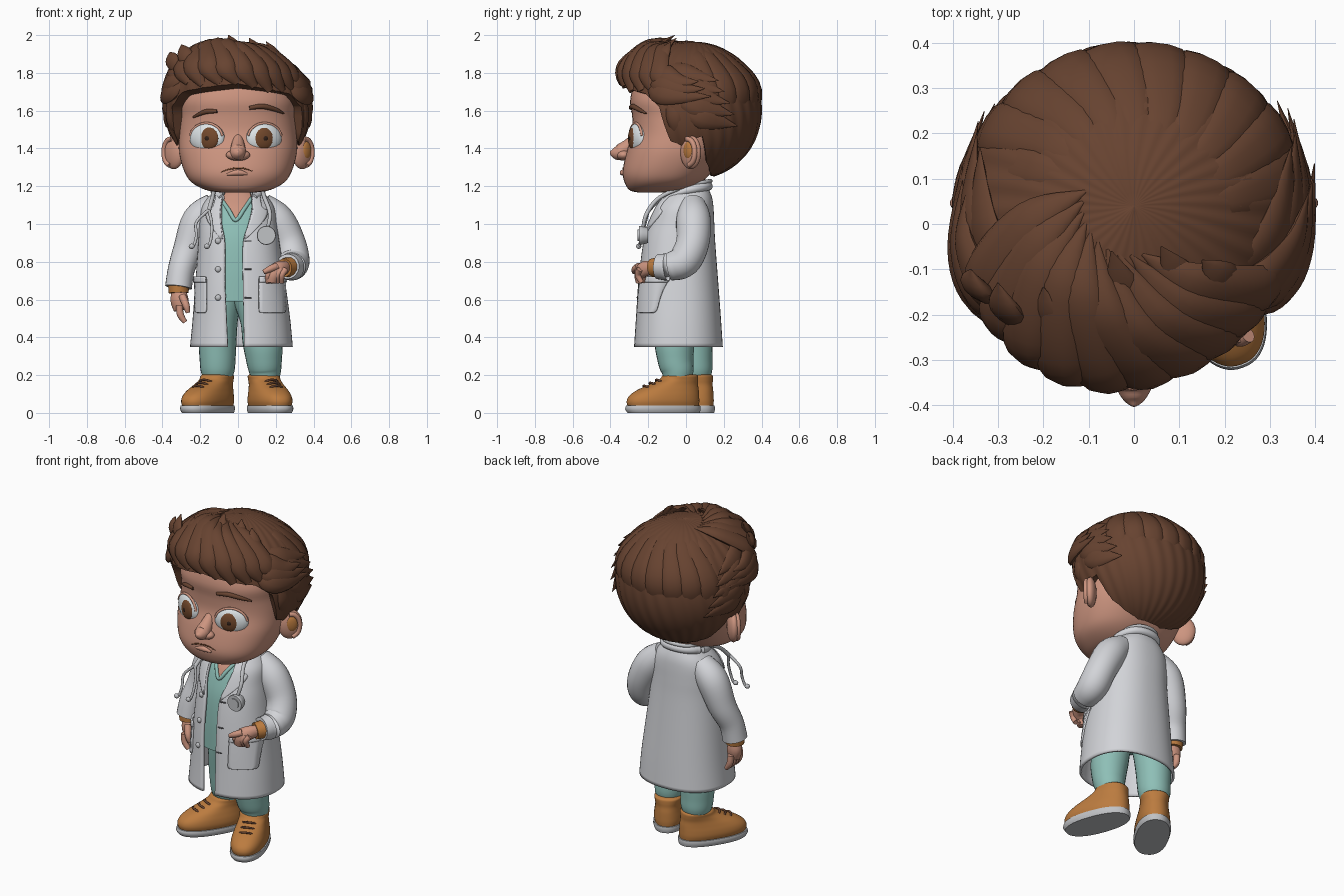
import bpy, bmesh, math, random
from math import sin, cos, radians, pi
from mathutils import Vector, Matrix
from mathutils.bvhtree import BVHTree

random.seed(4)
if "Cube" in bpy.data.objects:
    bpy.data.objects.remove(bpy.data.objects["Cube"])


def material(name, *rgb):
    m = bpy.data.materials.new(name)
    m.use_nodes = True
    m.diffuse_color = (*rgb, 1)
    m.node_tree.nodes["Principled BSDF"].inputs["Base Color"].default_value = (*rgb, 1)
    return m


SKIN = material("warm_skin", .61, .3, .215)
HAIR = material("brown_hair", .135, .056, .03)
COAT = material("coat_white", .65, .66, .69)
TEAL = material("scrub_teal", .27, .52, .47)
TAN = material("tan_leather", .5, .2, .05)
SOLE = material("light_grey", .53, .54, .56)
DARK = material("dark_grey", .11, .11, .12)
WHITE = material("eye_white", .75, .8, .82)
IRIS = material("iris_brown", .17, .065, .025)
BLACK = material("dark_brown", .03, .015, .01)


def make(name, verts, faces, mat, fix=True):
    me = bpy.data.meshes.new(name)
    me.from_pydata([tuple(v) for v in verts], [], faces)
    if fix:
        bm = bmesh.new()
        bm.from_mesh(me)
        bmesh.ops.recalc_face_normals(bm, faces=bm.faces)
        bm.to_mesh(me)
        bm.free()
    me.materials.append(mat)
    me.polygons.foreach_set("use_smooth", [True] * len(me.polygons))
    me.set_sharp_from_angle(angle=radians(50))
    ob = bpy.data.objects.new(name, me)
    bpy.context.scene.collection.objects.link(ob)
    return ob


def spline(rows, n):
    """Smooth curve through tuples of any length."""
    out = []
    for i in range(len(rows) - 1):
        a, b, c, d = (rows[max(0, min(len(rows) - 1, i + k))] for k in (-1, 0, 1, 2))
        for s in range(n):
            t = s / n
            out.append([q + .5 * t * (r - p + t * (2 * p - 5 * q + 4 * r - w + t * (3 * (q - r) + w - p)))
                        for p, q, r, w in zip(a, b, c, d)])
    return out + [list(rows[-1])]


def bands(rows, cols, closed=True):
    return [(i * cols + j, i * cols + (j + 1) % cols, (i + 1) * cols + (j + 1) % cols, (i + 1) * cols + j)
            for i in range(rows - 1) for j in range(cols if closed else cols - 1)]


def tube(name, pts, mat, flat=1, centre=None, sides=12, n=5):
    """Round or flattened tube through (x, y, z, radius) points."""
    path = spline(pts, n)
    verts = []
    for i, p in enumerate(path):
        p0, p1 = path[max(0, i - 1)], path[min(len(path) - 1, i + 1)]
        t = (Vector(p1[:3]) - Vector(p0[:3])).normalized()
        ref = Vector(p[:3]) - centre if centre else Vector((.31, 1, .17))
        side = t.cross(ref).normalized()
        up = side.cross(t)
        for k in range(sides):
            a = 2 * pi * k / sides
            verts.append(Vector(p[:3]) + max(p[3], .001) * (side * cos(a) + up * sin(a) * flat))
    faces = bands(len(path), sides)
    faces += [tuple(range(sides)), tuple(range(len(verts) - sides, len(verts)))]
    return make(name, verts, faces, mat)


def loft(name, rings, mat, e=2.3, cols=64, n=5, gap=False, place=Matrix()):
    """Stacked rounded sections (z, centre x, half width, front y, back y, right gap, left gap)."""
    rows = spline(rings, n)
    verts = []
    for z, cx, rx, yf, yb, *g in rows:
        a0, a1 = (math.asin((abs(v) / rx) ** (e / 2)) for v in g) if gap else (0, 0)
        for j in range(cols):
            a = a1 + (2 * pi - a0 - a1) * j / (cols - 1 if gap else cols)
            x, y = (math.copysign(abs(v) ** (2 / e), v) for v in (sin(a), -cos(a)))
            verts.append(place @ Vector((cx + rx * x, (yf + yb) / 2 + (yb - yf) / 2 * y, z)))
    faces = bands(len(rows), cols, not gap)
    if not gap:
        faces += [tuple(reversed(range(cols))), tuple(range(len(verts) - cols, len(verts)))]
    return make(name, verts, faces, mat, not gap)


def ball(name, loc, scale, mat, place=Matrix()):
    bm = bmesh.new()
    bmesh.ops.create_uvsphere(bm, u_segments=24, v_segments=16, radius=1)
    verts = [place @ (Vector(loc) + Vector(a * b for a, b in zip(v.co, scale))) for v in bm.verts]
    faces = [[v.index for v in f.verts] for f in bm.faces]
    bm.free()
    return make(name, verts, faces, mat)


def surface(ob):
    return BVHTree.FromPolygons([v.co for v in ob.data.vertices], [p.vertices for p in ob.data.polygons])


def on(tree, x, z, off=0):
    """Point on the front of a surface."""
    hit, normal = tree.ray_cast(Vector((x, -1, z)), Vector((0, 1, 0)))[:2]
    if hit is None or hit.y > 0:
        hit, normal = tree.find_nearest(Vector((x, -.2, z)))[:2]
    return hit + normal * off


def patch(name, tree, rows, mat, off=.007, cols=8):
    """Thin plate following a surface, rows of (z, x0, x1)."""
    rows = spline(rows, 3)
    verts = [on(tree, a + (b - a) * j / (cols - 1), z, off) for z, a, b in rows for j in range(cols)]
    ob = make(name, verts, bands(len(rows), cols, False), mat, False)
    ob.modifiers.new("thickness", "SOLIDIFY").thickness = .012
    return ob


def traced(name, tree, pts, mat, off=0, flat=1):
    return tube(name, [(*on(tree, x, z, off), r) for x, z, r in pts], mat, flat)


# Head and face
head = loft("head", [(1.168, 0, .1, -.26, -.1), (1.18, 0, .17, -.3, 0), (1.22, 0, .245, -.325, .08),
                     (1.28, 0, .285, -.335, .14), (1.38, 0, .312, -.315, .2), (1.48, 0, .312, -.285, .22),
                     (1.57, 0, .305, -.285, .22), (1.66, 0, .3, -.295, .2), (1.76, 0, .25, -.26, .2),
                     (1.85, 0, .15, -.15, .1)], SKIN)
face = surface(head)
tube("neck", [(0, .03, 1.02, .08), (0, .02, 1.12, .08), (0, .02, 1.24, .085)], SKIN)
tube("nose", [(0, -.26, 1.47, .02), (0, -.305, 1.415, .036), (0, -.35, 1.38, .042),
              (0, -.385, 1.378, .026), (0, -.402, 1.383, .004)], SKIN, sides=20)
ball("nose_base", (0, -.33, 1.365), (.064, .04, .03), SKIN)
traced("mouth", face, [(-.09, 1.275, .002), (-.045, 1.29, .004), (0, 1.296, .004), (.04, 1.292, .004),
                       (.075, 1.28, .002)], IRIS, flat=.6)
traced("lower_lip", face, [(-.06, 1.262, .005), (0, 1.272, .016), (.05, 1.264, .005)], SKIN)
traced("right_brow", face, [(-.235, 1.565, .005), (-.17, 1.595, .013), (-.11, 1.597, .009)], HAIR, .004)
traced("left_brow", face, [(.06, 1.615, .01), (.13, 1.623, .014), (.2, 1.605, .011), (.24, 1.585, .004)], HAIR, .004)

for side, x, turn in (("right", -.17, -24), ("left", .143, 20)):
    s = 1 if x > 0 else -1
    place = Matrix.Translation(on(face, x, 1.455, -.007)) @ Matrix.Rotation(radians(turn), 4, "Z")
    ball(side + "_eye", (0, .012, 0), (.1, .043, .084), WHITE, place)
    look = .017 if x < 0 else -.006
    ball(side + "_iris", (look, -.012, 0), (.06, .022, .06), IRIS, place)
    ball(side + "_pupil", (look, -.021, 0), (.02, .016, .02), BLACK, place)
    arc = [(.095 * cos(a), -.001, .08 * sin(a)) for a in (radians(d) for d in range(10, 171, 20))]
    tube(side + "_eyelid", [(*(place @ Vector(p)), .007) for p in arc], SKIN)
    ear = Matrix.Translation((s * .34, .025, 1.38)) @ Matrix.Rotation(radians(-45 * s), 4, "Z")
    ball(side + "_ear", (0, 0, 0), (.034, .07, .09), SKIN, ear)
    tube(side + "_ear_rim", [(*(ear @ Vector((s * .022, .052 * cos(a), .07 * sin(a)))), .014)
                             for a in (radians(d) for d in range(-80, 130, 30))], SKIN)
ball("left_ear_hollow", (.026, .006, .01), (.013, .032, .046), TAN, ear)

# Hair cap with a swept front
CROWN = Vector((0, .04, 1.6))
HAIRLINE = [(0, 70), (45, 76), (60, 87), (68, 116), (82, 122), (90, 114), (98, 112), (106, 138), (120, 152),
            (140, 161), (181, 163)]


def hairline(az):
    az = abs((az + 180) % 360 - 180)
    for (a, p), (b, q) in zip(HAIRLINE, HAIRLINE[1:]):
        if az <= b:
            return p + (q - p) * (az - a) / (b - a)


def scalp(az, pol, m=1.0):
    d = (az + 22 + 180) % 360 - 180
    m *= 1 + .22 * math.exp(-((pol - 56) / 32) ** 2 - (d / 50) ** 2)
    a, p = radians(az), radians(pol)
    return CROWN + m * Vector((.383 * sin(p) * sin(a), -.36 * sin(p) * cos(a), .365 * cos(p)))


COLS, ROWS = 180, 44
verts = []
for i in range(ROWS + 1):
    for j in range(COLS):
        az = -180 + 360 * j / COLS
        pol = hairline(az) * min(1, (i + .2) / (ROWS - 1))
        groove = .007 * sin(radians(az) * 30 + 4 * sin(pol / 30)) * sin(radians(pol))
        verts.append(scalp(az, pol, 1 + groove if i < ROWS else .8))
make("hair_cap", verts, bands(ROWS + 1, COLS) + [tuple(range(COLS))], HAIR)


def lock(name, steps, radii, flat=.45):
    tube(name, [(*scalp(*s), r) for s, r in zip(steps, radii)], HAIR, flat, CROWN, 10, 6)


# Hair locks: quiff rolled up from the forehead, side flicks, back strands
for i in range(10):
    az, j = -66 + i * 13, random.uniform(-3, 3)
    lock("quiff_lock", [(az + 14, 72 + j, .99), (az + 4, 58, 1.03), (az - 14, 36 + j, 1.03), (az - 42, 17, 1)],
         (.02, .06, .052, .003), .5)
for s in (-1, 1):
    for i in range(5):
        lock("side_flick", [(s * (48 + 7 * i), 44 + 11 * i, .96), (s * (78 + 5 * i), 56 + 10 * i, .985),
                            (s * (112 + 4 * i), 66 + 9 * i, 1.07 if s > 0 else 1.04)], (.008, .06, .002), .35)
    lock("sideburn", [(s * 68, 72, .95), (s * 73, 98, .97), (s * 77, 125, .94)], (.03, .045, .004))
    for i in range(3):
        lock("temple_curl", [(s * 42, 44 + 9 * i, .93), (s * 58, 58 + 8 * i, 1.01), (s * 76, 66 + 6 * i, 1.03),
                             (s * (94 + 5 * i), 67 + 6 * i, 1.09 if s > 0 else 1.03)], (.01, .06, .045, .002))
for az in range(104, 260, 17):
    lock("back_strand", [(az - 20, 8, .98), (az - 8, 40, .975), (az, 80, .975), (az + 4, hairline(az + 4) - 5, .97)],
         (.004, .045, .06, .012), .3)
# Spiky tufts along the top: start direction on the scalp and the tip
for az, tip in ((-62, (-.36, -.1, 1.91)), (-46, (-.3, -.13, 1.95)), (-30, (-.2, -.14, 1.965)),
                (-5, (-.05, -.06, 2)), (18, (.06, -.05, 1.985)), (35, (.15, -.08, 1.965))):
    tip = Vector(tip)
    root = scalp(az + 12, 66, .9)
    bend = root.lerp(tip, .6) + (root.lerp(tip, .6) - CROWN) * .06
    tube("tuft", [(*root, .01), (*bend, .045), (*tip, .002)], HAIR, .5, CROWN)

# Scrub top with a V neck
scrub = loft("scrub_top", [(.59, 0, .19, -.215, .12), (.75, 0, .185, -.213, .12), (.9, 0, .18, -.2, .12),
                           (1, 0, .17, -.175, .12), (1.08, 0, .16, -.14, .12), (1.14, 0, .12, -.09, .11),
                           (1.17, 0, .09, -.06, .1)], TEAL, cols=120, n=8)
scrub.data.materials.append(SKIN)
for p in scrub.data.polygons:
    if p.center.y < 0 and p.center.z > 1.02 + abs(p.center.x + .012) * 1.45:
        p.material_index = 1
traced("neck_trim", surface(scrub), [(-.095, 1.14, .011), (-.05, 1.075, .011), (-.012, 1.02, .011),
                                    (.03, 1.075, .011), (.075, 1.14, .011)], TEAL)

# Coat body, open at the front
coat = loft("coat_body", [(.35, .018, .272, -.275, .195, .073, .014), (.5, .018, .258, -.265, .185, .08, .012),
                          (.7, .012, .237, -.252, .17, .083, .014), (.9, .005, .215, -.227, .155, .076, .022),
                          (1, 0, .205, -.2, .15, .088, .055), (1.08, 0, .195, -.168, .146, .09, .075),
                          (1.13, 0, .168, -.135, .14, .085, .075), (1.17, 0, .13, -.1, .127, .075, .07),
                          (1.2, 0, .1, -.07, .11, .06, .06)], COAT, gap=True)
shell = coat.modifiers.new("thickness", "SOLIDIFY")
shell.thickness, shell.offset = .014, -1
cloth = surface(coat)
tube("collar", [(-.085, -.115, 1.14, .016), (-.125, .0, 1.175, .022), (-.085, .09, 1.195, .024), (0, .118, 1.2, .024),
                (.085, .09, 1.195, .024), (.125, .0, 1.175, .022), (.085, -.115, 1.14, .016)], COAT)
patch("right_lapel", cloth, [(.92, -.09, -.08), (1.01, -.155, -.092), (1.065, -.165, -.093), (1.09, -.13, -.092),
                             (1.17, -.11, -.078)], COAT)
patch("left_lapel", cloth, [(.92, .032, .042), (1.01, .06, .13), (1.065, .076, .155), (1.09, .077, .125),
                            (1.17, .075, .11)], COAT)
for side, x0, x1 in (("right", -.222, -.165), ("left", .11, .245)):
    patch(side + "_pocket", cloth, [(.53, x0 + .008, x1 - .008), (.545, x0, x1), (.62, x0, x1), (.71, x0, x1)], COAT, .01)
    patch(side + "_pocket_hem", cloth, [(.69, x0, x1), (.72, x0, x1)], COAT, .016)
for z in (.91, .76, .61):
    ball("button", on(cloth, -.105, z), (.016, .012, .016), SOLE)
    traced("buttonhole", cloth, [(.035, z, .004), (.07, z, .004)], DARK)

# Sleeves, wrist bands, hands
tube("right_sleeve", [(-.12, .03, 1.1, .07), (-.205, .035, 1.02, .09), (-.262, .02, .87, .08),
                      (-.3, -.015, .76, .071), (-.315, -.03, .665, .071)], COAT, sides=24)
tube("left_sleeve", [(.12, .035, 1.1, .07), (.205, .04, 1.02, .092), (.27, .035, .9, .088), (.292, -.01, .805, .087),
                     (.285, -.085, .775, .075), (.262, -.15, .775, .066)], COAT, sides=24)
tube("right_wrist_band", [(-.315, -.03, .68, .057), (-.314, -.033, .635, .054)], TAN)
tube("left_wrist_band", [(.27, -.14, .772, .054), (.244, -.18, .768, .049)], TAN)
tube("right_palm", [(-.314, -.03, .66, .035), (-.31, -.035, .6, .05), (-.3, -.04, .545, .042)], SKIN, .8)
tube("left_palm", [(.26, -.16, .77, .035), (.22, -.22, .762, .042), (.185, -.24, .735, .04), (.175, -.24, .69, .03)], SKIN, .85)
for k in range(4):
    y = -.085 + .03 * k
    tube("right_finger", [(-.31, y, .57, .018), (-.305, y, .52, .019), (-.28, y, .48, .013)], SKIN)
    x = .16 + .024 * k
    tube("left_finger", [(x + .02, -.245, .76, .017), (x, -.255, .73, .016), (x, -.235, .69, .013)], SKIN)
tube("right_thumb", [(-.295, -.07, .62, .02), (-.275, -.095, .57, .019), (-.265, -.095, .53, .012)], SKIN)
tube("left_thumb", [(.205, -.25, .775, .02), (.17, -.27, .762, .018), (.135, -.275, .745, .012)], SKIN)

# Stethoscope
tube("stethoscope_tube", [(.15, -.23, .96, .009), (.17, -.21, 1.05, .011), (.14, -.14, 1.14, .011), (.12, 0, 1.2, .011),
                          (.08, .1, 1.222, .011), (0, .13, 1.228, .011), (-.08, .1, 1.222, .011), (-.12, 0, 1.2, .011),
                          (-.135, -.13, 1.14, .011), (-.155, -.2, 1.07, .012)], SOLE)
for x, tip in ((-.22, -.245), (-.14, -.165)):
    tube("ear_tube", [(-.155, -.2, 1.075, .009), (x, -.215, 1.01, .008), (x, -.235, .94, .008),
                      ((x + tip) / 2, -.245, .89, .008), (tip, -.25, .885, .012)], SOLE)
    ball("ear_tip", (tip, -.25, .882), (.016, .014, .014), SOLE)
tube("chest_piece", [(.15, -.2, .94, .04), (.15, -.235, .94, .05), (.15, -.25, .94, .048)], SOLE, sides=28)
tube("chest_disc", [(.15, -.249, .94, .03), (.15, -.256, .94, .03)], SOLE, sides=28)

# Trousers
tube("right_leg", [(-.075, .01, .63, .1), (-.1, .025, .5, .1), (-.108, .04, .38, .1), (-.108, .045, .28, .095),
                   (-.108, .05, .225, .09), (-.108, .052, .185, .078)], TEAL, sides=24)
tube("left_leg", [(.065, -.03, .63, .1), (.11, -.045, .5, .1), (.13, -.06, .38, .106), (.138, -.055, .28, .095),
                  (.143, -.045, .225, .086), (.145, -.045, .185, .076)], TEAL, sides=24)

# Boots
for side, x, y, turn in (("right", -.112, .045, -32), ("left", .138, -.035, 20)):
    place = Matrix.Translation((x, y, 0)) @ Matrix.Rotation(radians(turn), 4, "Z")
    loft(side + "_boot", [(.03, 0, .09, -.285, .105), (.06, 0, .097, -.292, .107), (.09, 0, .095, -.278, .106),
                          (.12, 0, .088, -.235, .104), (.15, 0, .081, -.165, .1), (.175, 0, .08, -.11, .1),
                          (.195, 0, .081, -.09, .098), (.203, 0, .072, -.08, .09)], TAN, place=place)
    loft(side + "_sole", [(0, 0, .094, -.288, .11), (.02, 0, .101, -.3, .114), (.038, 0, .099, -.295, .112)],
         SOLE, place=place, n=2)
    for k in range(3):
        yy, zz = -.195 + .035 * k, .141 + .016 * k
        lace = [(-.052, yy + .03, zz - .02), (-.02, yy, zz), (.02, yy, zz), (.052, yy + .03, zz - .02)]
        tube(side + "_lace", [(*(place @ Vector(p)), .006) for p in lace], HAIR)
